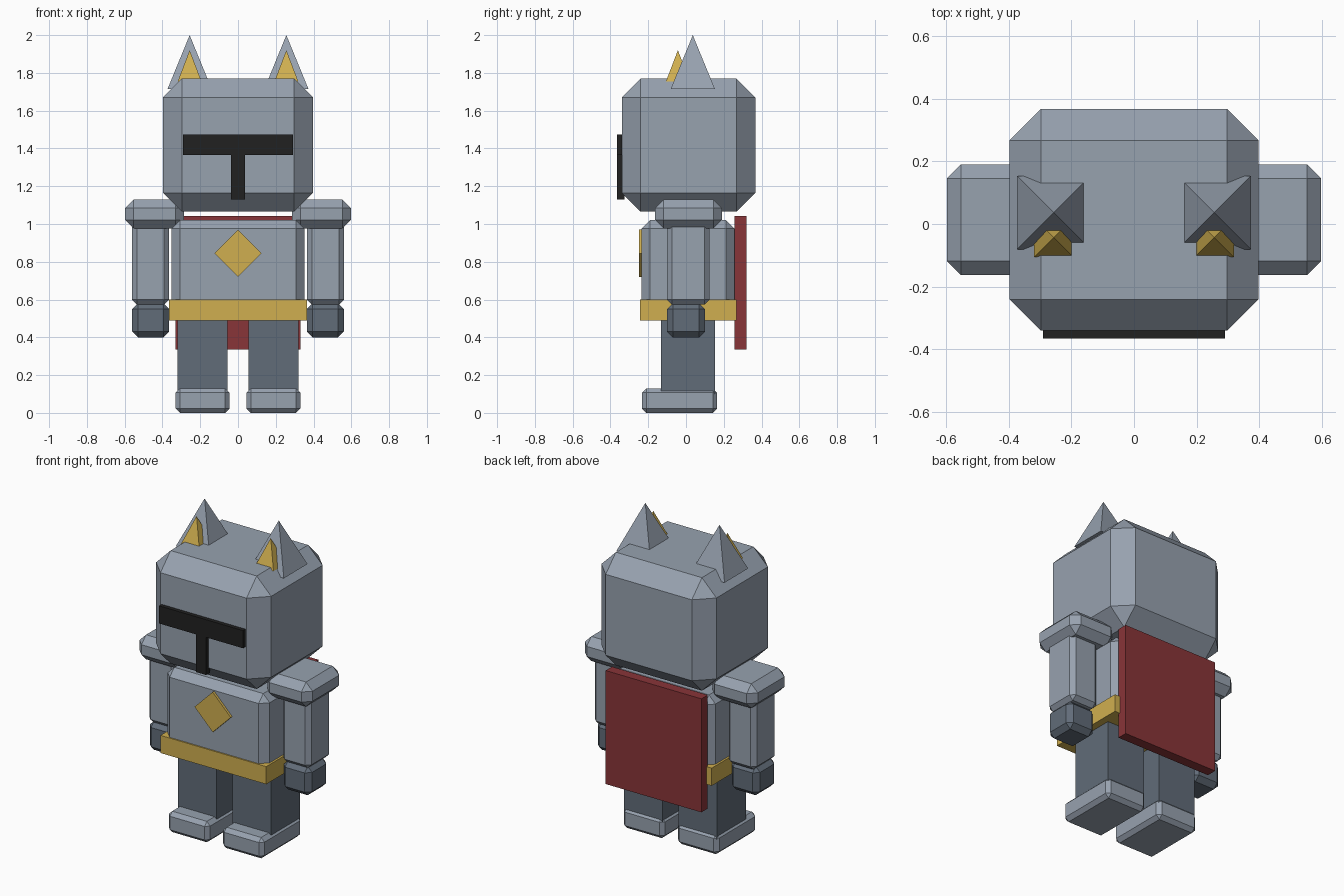
import bpy
import math

default = bpy.data.objects.get("Cube")
if default:
    bpy.data.objects.remove(default, do_unlink=True)


def material(name, r, g, b):
    m = bpy.data.materials.new(name)
    m.use_nodes = True
    m.diffuse_color = (r, g, b, 1)
    m.node_tree.nodes["Principled BSDF"].inputs["Base Color"].default_value = (r, g, b, 1)
    return m


steel = material("steel grey", 0.31, 0.36, 0.43)
slate = material("dark slate", 0.12, 0.15, 0.19)
gold = material("gold", 0.63, 0.43, 0.08)
red = material("cape red", 0.25, 0.035, 0.04)
black = material("visor black", 0.015, 0.015, 0.015)


def finish(name, mat):
    obj = bpy.context.object
    obj.name = obj.data.name = name
    obj.data.materials.append(mat)
    return obj


def box(name, mat, x, y, z, chamfer=0):
    """Box between (low, high) pairs, with optional chamfered edges."""
    spans = (x, y, z)
    bpy.ops.mesh.primitive_cube_add(size=1, location=[(a + b) / 2 for a, b in spans])
    obj = finish(name, mat)
    obj.scale = [b - a for a, b in spans]
    bpy.ops.object.transform_apply(location=False, rotation=False, scale=True)
    if chamfer:
        bevel = obj.modifiers.new("chamfer", "BEVEL")
        bevel.width = chamfer
        bevel.segments = 1
        bevel.limit_method = "NONE"
    return obj


def spike(name, mat, x, y, half, base, tip):
    """Square pyramid with its sides facing the axes."""
    bpy.ops.mesh.primitive_cone_add(vertices=4, radius1=half * math.sqrt(2), depth=tip - base,
                                    location=(x, y, (base + tip) / 2),
                                    rotation=(0, 0, math.pi / 4))
    return finish(name, mat)


# Head and T-shaped visor
box("head", steel, (-0.397, 0.397), (-0.34, 0.367), (1.065, 1.77), 0.1)
box("visor_slit", black, (-0.29, 0.29), (-0.365, -0.325), (1.365, 1.475))
box("visor_stem", black, (-0.036, 0.036), (-0.365, -0.325), (1.13, 1.365))

# Torso, belt, chest emblem and cape
box("torso", steel, (-0.352, 0.352), (-0.235, 0.257), (0.52, 1.02), 0.045)
box("belt", gold, (-0.365, 0.365), (-0.243, 0.268), (0.49, 0.6))
side = 0.125 / math.sqrt(2)
emblem = box("chest_diamond", gold, (-side, side), (-0.25, -0.21), (0.845 - side, 0.845 + side))
emblem.rotation_euler.y = math.pi / 4
box("cape", red, (-0.33, 0.33), (0.257, 0.32), (0.335, 1.043))

# Paired parts
for label, s in (("left", 1), ("right", -1)):
    def pair(name, mat, x, y, z, chamfer=0):
        box(f"{label}_{name}", mat, sorted((s * x[0], s * x[1])), y, z, chamfer)

    spike(f"{label}_ear", steel, s * 0.256, 0.036, 0.117, 1.715, 2.0)
    spike(f"{label}_inner_ear", gold, s * 0.256, -0.043, 0.063, 1.755, 1.92)
    pair("shoulder", steel, (0.285, 0.597), (-0.163, 0.19), (0.977, 1.13), 0.045)
    pair("arm", steel, (0.365, 0.56), (-0.1, 0.125), (0.573, 1.05), 0.026)
    pair("hand", slate, (0.365, 0.56), (-0.1, 0.1), (0.4, 0.58), 0.03)
    pair("leg", slate, (0.055, 0.32), (-0.133, 0.153), (0.1, 0.52))
    pair("foot", steel, (0.045, 0.33), (-0.233, 0.165), (0, 0.13), 0.023)
